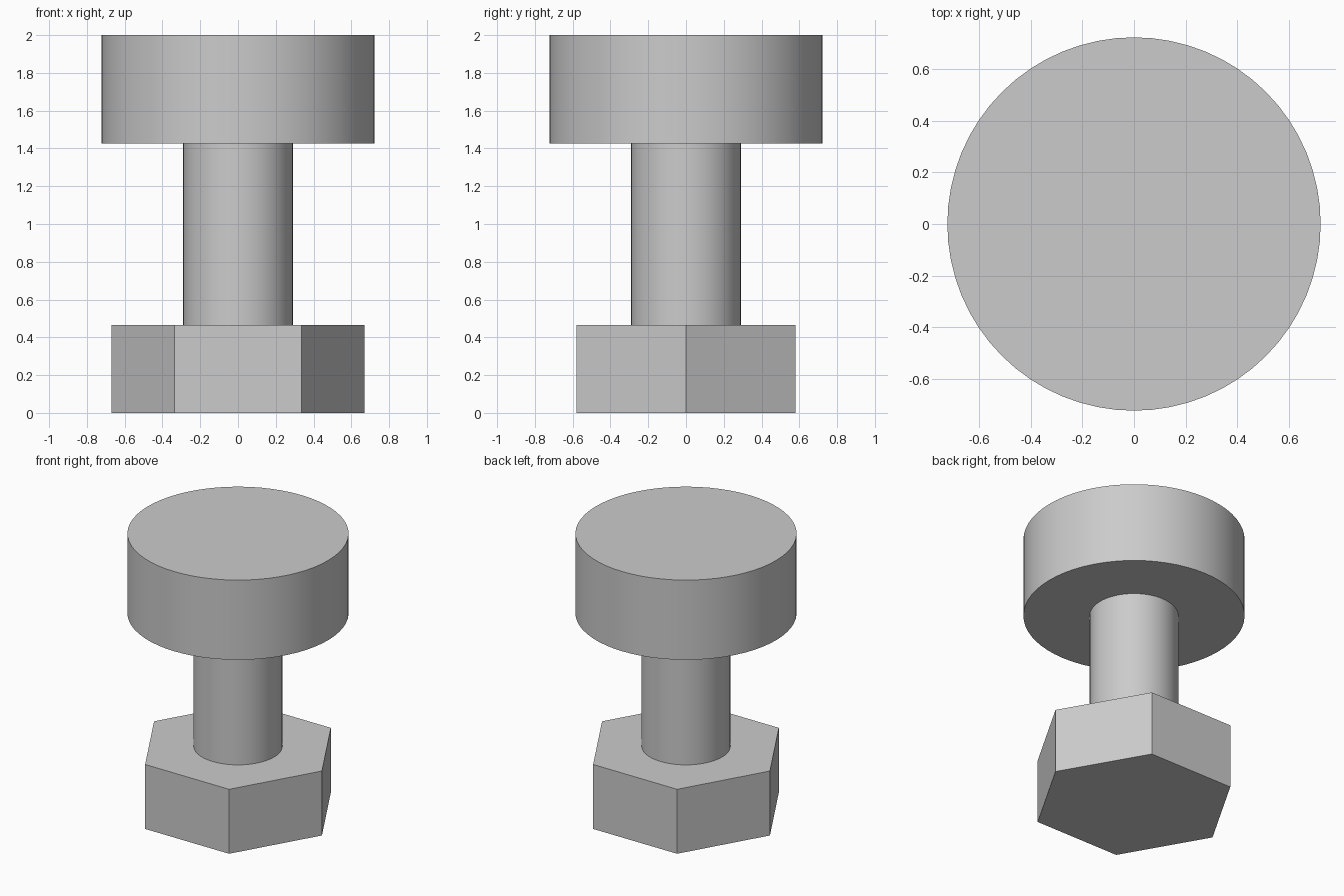
import bpy
import math

if "Cube" in bpy.data.objects:
    bpy.data.objects.remove(bpy.data.objects["Cube"], do_unlink=True)

# Single plain grey for the whole bolt
grey = bpy.data.materials.new("light_grey")
grey.use_nodes = True
colour = (0.6, 0.6, 0.6, 1)
grey.diffuse_color = colour
grey.node_tree.nodes["Principled BSDF"].inputs["Base Color"].default_value = colour


def prism(name, sides, radius, bottom, top, turn=0):
    """Upright prism between two heights."""
    bpy.ops.mesh.primitive_cylinder_add(
        vertices=sides, radius=radius, depth=top - bottom,
        location=(0, 0, (bottom + top) / 2), rotation=(0, 0, turn))
    part = bpy.context.object
    part.name = name
    part.data.materials.append(grey)
    return part


# Hexagonal nut, with corners pointing along x
prism("hex_nut", 6, 0.67, 0, 0.465, math.pi / 2)

# Round shank and wide round head
for part in (prism("shank", 64, 0.29, 0.465, 1.425),
             prism("round_head", 64, 0.723, 1.425, 2)):
    bpy.ops.object.select_all(action="DESELECT")
    part.select_set(True)
    bpy.context.view_layer.objects.active = part
    bpy.ops.object.shade_smooth_by_angle(angle=math.radians(30))
